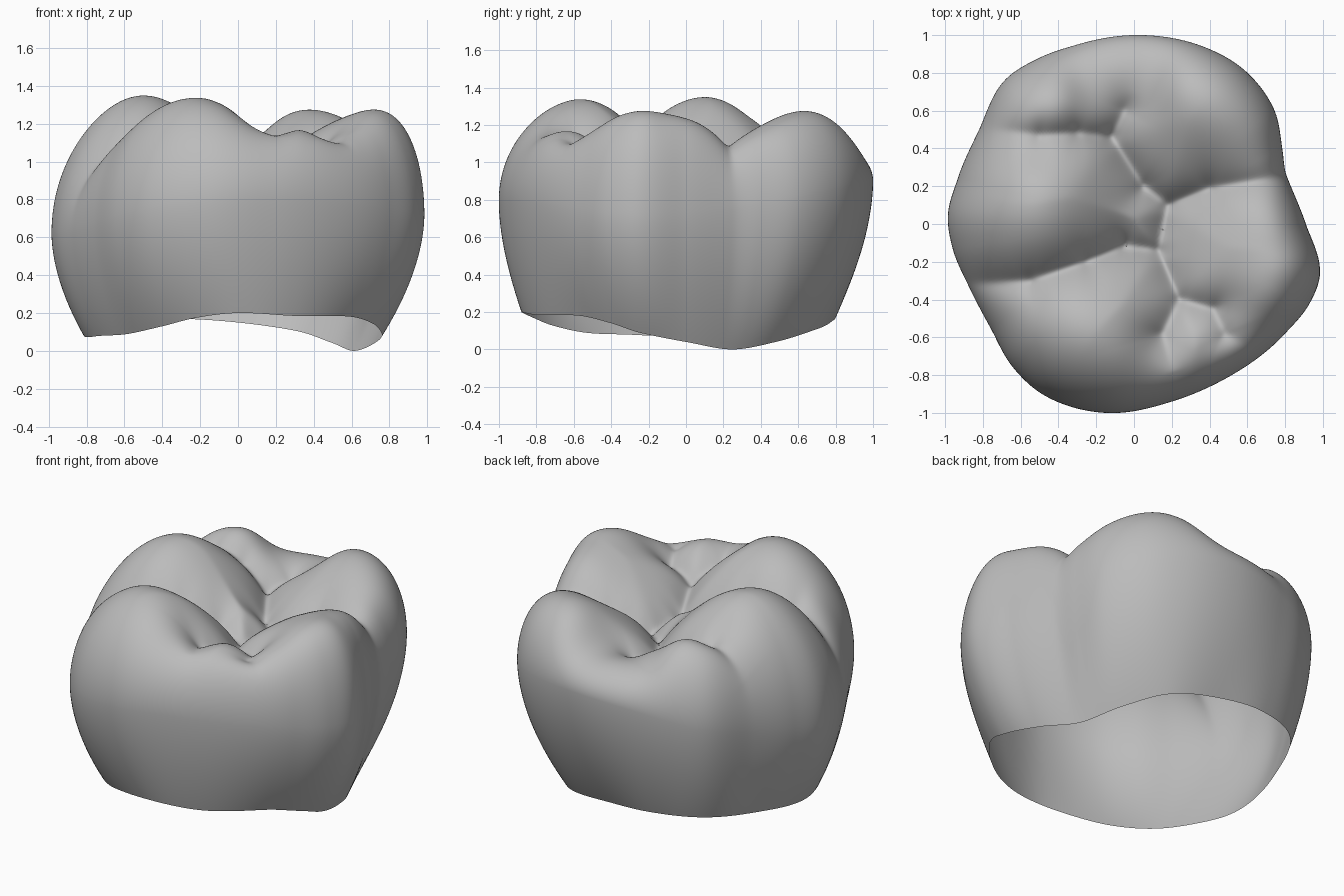
import bpy, bmesh, math

cube = bpy.data.objects.get("Cube")
if cube:
    bpy.data.objects.remove(cube, do_unlink=True)

SIDES, WALL_RINGS, TOP_RINGS = 320, 24, 90

# Widest outline of the crown (x, y)
OUTLINE = [(.985, -.25), (.91, 0), (.81, .25), (.785, .4), (.74, .61), (.59, .81), (.39, .93),
           (.05, 1), (-.3, .95), (-.5, .88), (-.69, .755), (-.82, .5), (-.93, .25),
           (-.985, .05), (-.96, -.13), (-.87, -.34), (-.76, -.55), (-.64, -.76),
           (-.47, -.91), (-.15, -1), (.2, -.94), (.5, -.81), (.8, -.58), (.93, -.42)]
# Open lower edge (x, y, z)
NECK = [(.76, -.25, .09), (.72, 0, .04), (.61, .25, 0), (.49, .5, .045), (.31, .69, .105),
        (0, .78, .15), (-.3, .79, .17), (-.6, .67, .17), (-.76, .36, .13),
        (-.81, -.05, .075), (-.72, -.33, .08), (-.58, -.54, .09), (-.4, -.72, .13),
        (-.22, -.83, .175), (0, -.88, .2), (.3, -.8, .185), (.6, -.57, .18),
        (.72, -.4, .14)]
# Cusp and ridge positions and heights
CUSPS = [(-.26, -.57, 1.41), (-.53, .1, 1.43), (.8, -.27, 1.36), (.8, -.01, 1.34),
         (.41, .68, 1.34), (-.52, .59, 1.36), (-.1, .82, 1.14), (.45, -.7, 1.28)]
# Fissures as paths (x, y, depth)
FISSURES = [
    [(-.9, -.32, .18), (-.55, -.3, .2), (-.25, -.2, .2), (-.05, -.12, .22), (.13, -.14, .22)],
    [(-.75, .5, .06), (-.5, .47, .16), (-.3, .48, .18), (-.12, .46, .22), (.05, .2, .22),
     (.18, .1, .22), (.13, -.14, .22), (.24, -.4, .2), (.15, -.58, .16), (.21, -.78, .03)],
    [(.18, .1, .22), (.4, .19, .18), (.85, .26, .13)],
    [(-.12, .46, .22), (-.05, .6, .14), (0, .7, .04)],
    [(.24, -.4, .2), (.42, -.45, .18), (.48, -.58, .13), (.64, -.66, .02)]]


def closed_curve(samples):
    """Smooth periodic function of angle through (angle, value) samples."""
    pts = sorted((a % math.tau, v) for a, v in samples)
    n = len(pts)

    def knot(i):
        return pts[i % n][0] + math.tau * (i // n), pts[i % n][1]

    def slope(i):
        (a, u), (b, v) = knot(i - 1), knot(i + 1)
        return (v - u) / (b - a)

    def value(angle):
        i = sum(a <= angle for a, v in pts) - 1
        (a, u), (b, v) = knot(i), knot(i + 1)
        w = b - a
        t = (angle - a) / w
        s = t * t * (3 - 2 * t)
        return (u + (v - u) * s + slope(i) * w * t * (1 - t) ** 2
                - slope(i + 1) * w * t * t * (1 - t))
    return value


outline_radius = closed_curve([(math.atan2(y, x), math.hypot(x, y)) for x, y in OUTLINE])
neck_radius = closed_curve([(math.atan2(y, x), math.hypot(x, y)) for x, y, z in NECK])
neck_height = closed_curve([(math.atan2(y, x), z) for x, y, z in NECK])


def belly_height(a):
    return .76 + .05 * math.cos(a) + .05 * math.sin(a) - .09 * math.cos(2 * a)


def shoulder_power(a):
    return 5.9 + 1.9 * math.cos(a) + .4 * math.sin(a)


def fissure_drop(x, y):
    total = 0
    for path in FISSURES:
        for (ax, ay, ad), (bx, by, bd) in zip(path, path[1:]):
            ux, uy = bx - ax, by - ay
            t = ((x - ax) * ux + (y - ay) * uy) / (ux * ux + uy * uy)
            t = max(0, min(1, t))
            gap = math.hypot(x - ax - ux * t, y - ay - uy * t, .02)
            total += ((ad + (bd - ad) * t) * math.exp(-gap / .115)) ** 8
    return total ** .125


def chewing_height(x, y):
    total = weight = 0
    for cx, cy, h in CUSPS:
        d = math.hypot(x - cx, y - cy, .12)
        total += (h - .15 * d) / d ** 3
        weight += 1 / d ** 3
    dish = .14 * math.exp(-((x - .1) ** 2 + y * y) / .2)
    return total / weight - dish - fissure_drop(x, y)


# Columns of points running from the neck, over the belly, to the middle of the top
bm = bmesh.new()
columns = []
for i in range(SIDES):
    a = math.tau * i / SIDES
    c, s = math.cos(a), math.sin(a)
    big, small = outline_radius(a), neck_radius(a)
    low, mid = neck_height(a), belly_height(a)
    column = []
    for j in range(WALL_RINGS):
        t = j / WALL_RINGS
        r = small + (big - small) * (1 - (1 - t) ** 1.8)
        column.append(bm.verts.new((r * c, r * s, low + (mid - low) * t)))
    for j in range(TOP_RINGS):
        rho = math.cos(math.pi / 2 * j / TOP_RINGS)
        x, y = big * rho * c, big * rho * s
        rise = math.sqrt(1 - rho ** shoulder_power(a))
        column.append(bm.verts.new((x, y, mid + (chewing_height(x, y) - mid) * rise)))
    columns.append(column)
middle = bm.verts.new((0, 0, chewing_height(0, 0)))
for left, right in zip(columns, columns[1:] + columns[:1]):
    for j in range(len(left) - 1):
        bm.faces.new((left[j], right[j], right[j + 1], left[j + 1]))
    bm.faces.new((left[-1], right[-1], middle))

mesh = bpy.data.meshes.new("molar_crown")
bm.to_mesh(mesh)
bm.free()
crown = bpy.data.objects.new("molar_crown", mesh)
bpy.context.collection.objects.link(crown)

# Plain grey finish
grey = bpy.data.materials.new("plain_grey")
grey.use_nodes = True
colour = (.5, .5, .5, 1)
grey.diffuse_color = colour
grey.node_tree.nodes["Principled BSDF"].inputs["Base Color"].default_value = colour
mesh.materials.append(grey)

bpy.context.view_layer.objects.active = crown
crown.select_set(True)
bpy.ops.object.shade_smooth_by_angle(angle=math.radians(60))
